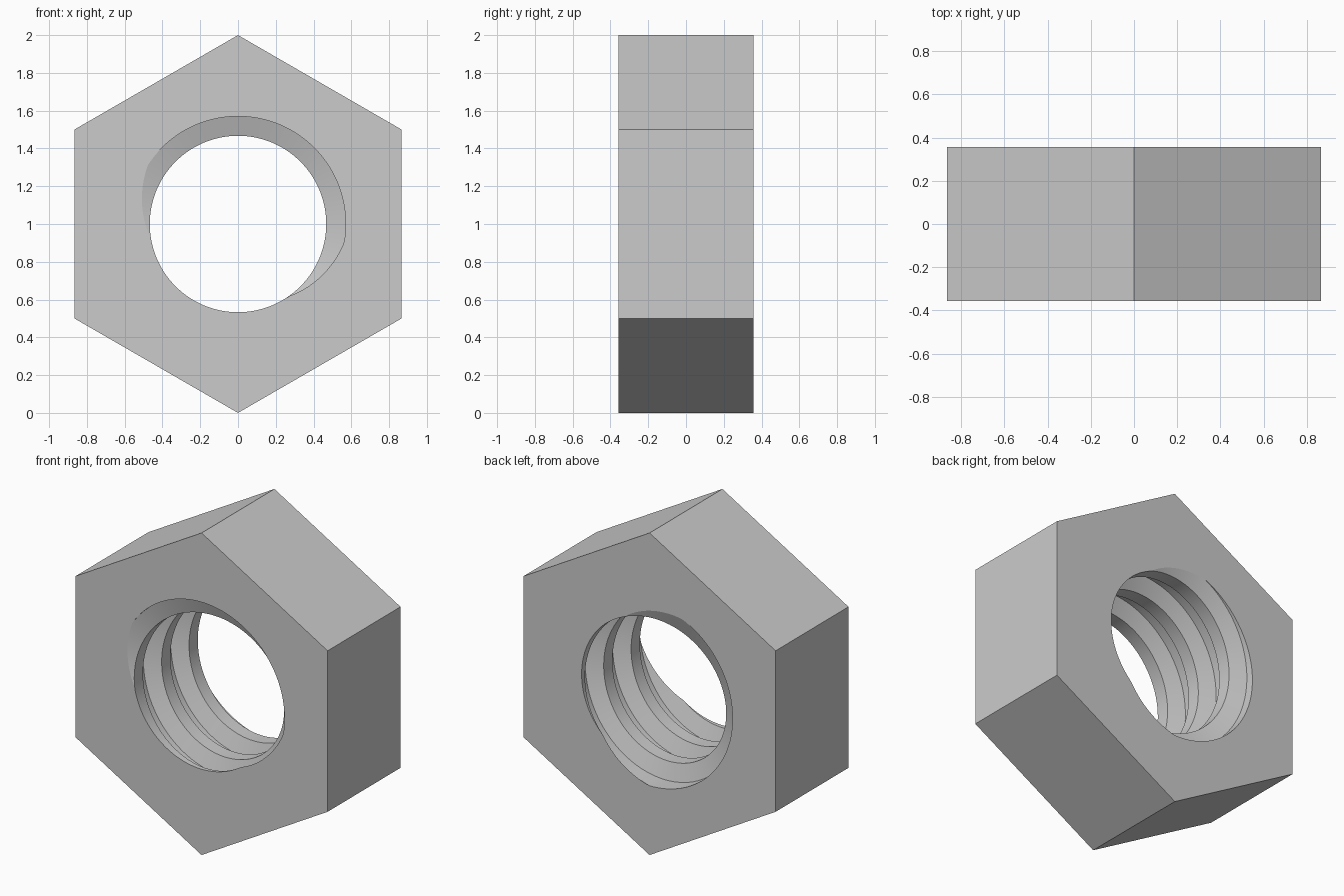
import bpy
import bmesh
from math import cos, sin, pi, floor, radians

if "Cube" in bpy.data.objects:
    bpy.data.objects.remove(bpy.data.objects["Cube"])

HALF = 0.3575        # half thickness
PITCH = 0.269        # axial distance per thread turn
CREST, ROOT = 0.467, 0.57
APOTHEM = cos(pi / 6)
STEPS = 120
# Thread profile over one turn: (phase, radius)
PROFILE = [(-0.153, CREST), (-0.028, ROOT), (0.408, ROOT), (0.528, CREST)]
FIRST = PROFILE[0][0]


def bore_radius(y, turn):
    """Radius of the threaded bore at depth y and angle in turns."""
    u = (y + HALF) / PITCH + turn
    u -= floor(u - FIRST)
    points = PROFILE + [(FIRST + 1, CREST)]
    for (a, ra), (b, rb) in zip(points, points[1:]):
        if a <= u <= b:
            return ra + (rb - ra) * (u - a) / (b - a)
    return CREST


def hex_radius(angle):
    """Distance from the axis to the hexagon, with corners at top and bottom."""
    local = (angle + pi / 6) % (pi / 3) - pi / 6
    return APOTHEM / cos(local)


def section(turn):
    """Radial section: front rim, helical thread lines, back rim."""
    angle = turn * 2 * pi
    outer = hex_radius(angle)
    depths = [-HALF]
    for k in range(-2, 5):
        for phase, _ in PROFILE:
            y = (k + phase - turn) * PITCH - HALF
            depths.append(max(-HALF, min(HALF, y)))
    depths.append(HALF)
    pairs = [(outer, -HALF)]
    pairs += [(bore_radius(y, turn), y) for y in depths]
    pairs.append((outer, HALF))
    return [(r * cos(angle), y, 1 + r * sin(angle)) for r, y in pairs]


# Sweep the section around the axis; the thread lines shift one turn at the seam
bm = bmesh.new()
rows = [[bm.verts.new(p) for p in section(i / STEPS)] for i in range(STEPS + 1)]
for a, b in zip(rows, rows[1:]):
    count = len(a)
    for j in range(count):
        n = (j + 1) % count
        face = bm.faces.new((a[j], a[n], b[n], b[j]))
        # Only the bore is smooth; rims and hexagon sides stay flat
        face.smooth = 0 < j < count - 2
bmesh.ops.remove_doubles(bm, verts=bm.verts, dist=0.0001)
bmesh.ops.dissolve_degenerate(bm, edges=bm.edges, dist=0.0001)
bmesh.ops.recalc_face_normals(bm, faces=bm.faces)
for edge in bm.edges:
    if len(edge.link_faces) == 2:
        edge.smooth = edge.calc_face_angle(0) < radians(30)

mesh = bpy.data.meshes.new("threaded_hex_nut")
bm.to_mesh(mesh)
bm.free()
nut = bpy.data.objects.new("threaded_hex_nut", mesh)
bpy.context.collection.objects.link(nut)

# Plain grey metal
grey = bpy.data.materials.new("light_grey")
grey.use_nodes = True
colour = (0.6, 0.6, 0.6, 1)
grey.diffuse_color = colour
for node in grey.node_tree.nodes:
    if node.type == "BSDF_PRINCIPLED":
        node.inputs["Base Color"].default_value = colour
mesh.materials.append(grey)
